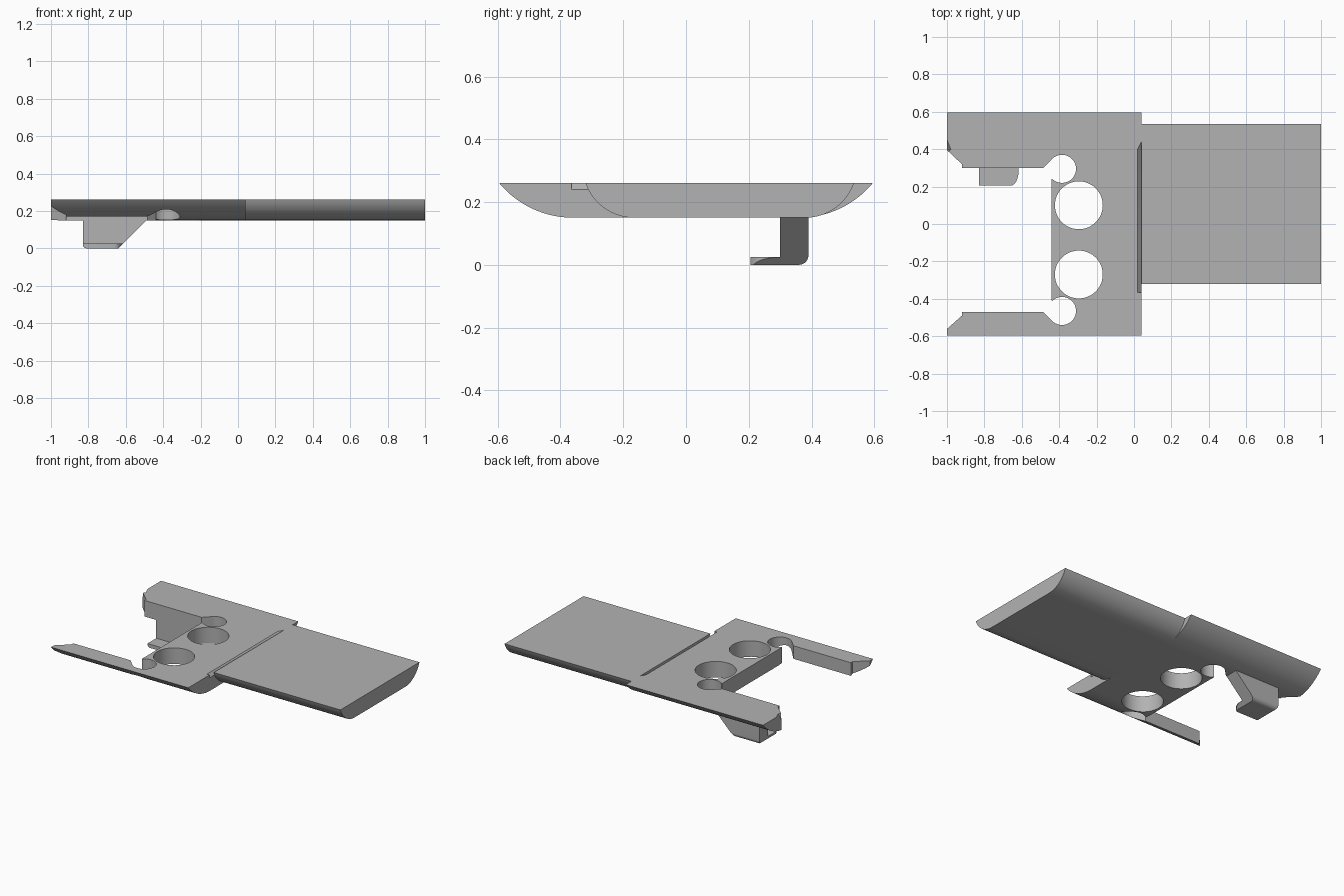
import bpy, bmesh, math
from mathutils import Vector

if "Cube" in bpy.data.objects:
    bpy.data.objects.remove(bpy.data.objects["Cube"])

grey = bpy.data.materials.new("plain grey")
grey.diffuse_color = (0.45, 0.45, 0.45, 1)
grey.use_nodes = True
grey.node_tree.nodes["Principled BSDF"].inputs["Base Color"].default_value = grey.diffuse_color
TOP, BOTTOM = 0.26, 0.15


def finish(bm, name):
    bmesh.ops.recalc_face_normals(bm, faces=bm.faces)
    mesh = bpy.data.meshes.new(name)
    bm.to_mesh(mesh)
    bm.free()
    mesh.materials.append(grey)
    ob = bpy.data.objects.new(name, mesh)
    bpy.context.collection.objects.link(ob)
    return ob


def prism(name, points, axis, lo, hi):
    """Extrude a 2D outline along one axis; the outline fills the other two in order."""
    bm = bmesh.new()
    verts = []
    for p in points:
        co = list(p)
        co.insert("xyz".index(axis), lo)
        verts.append(bm.verts.new(co))
    face = bm.faces.new(verts)
    ext = bmesh.ops.extrude_face_region(bm, geom=[face])
    move = Vector((0, 0, 0))
    move["xyz".index(axis)] = hi - lo
    bmesh.ops.translate(bm, vec=move, verts=[v for v in ext["geom"] if isinstance(v, bmesh.types.BMVert)])
    return finish(bm, name)


def hull(name, points):
    bm = bmesh.new()
    for p in points:
        bm.verts.new(p)
    bmesh.ops.convex_hull(bm, input=bm.verts)
    return finish(bm, name)


def arc(cx, cy, rx, ry, a0, a1, n=8):
    return [(cx + rx * math.cos(math.radians(a0 + (a1 - a0) * i / n)),
             cy + ry * math.sin(math.radians(a0 + (a1 - a0) * i / n))) for i in range(n + 1)]


def boolean(ob, tool, operation):
    mod = ob.modifiers.new("cut", 'BOOLEAN')
    mod.operation, mod.solver, mod.object = operation, 'EXACT', tool
    bpy.context.view_layer.objects.active = ob
    bpy.ops.object.modifier_apply(modifier=mod.name)
    bpy.data.objects.remove(tool)


def smooth(ob):
    bpy.ops.object.select_all(action='DESELECT')
    ob.select_set(True)
    bpy.context.view_layer.objects.active = ob
    bpy.ops.object.shade_smooth_by_angle(angle=math.radians(25))


def hull_profile(y0, y1, width):
    """Flat top, flat bottom, and sides rounded tangent to the bottom."""
    h = TOP - BOTTOM
    r = (width ** 2 + h ** 2) / (2 * h)
    a = math.degrees(math.asin(width / r))
    return (arc(y0 + width, BOTTOM + r, r, r, 270 - a, 270, 16)
            + arc(y1 - width, BOTTOM + r, r, r, 270, 270 + a, 16))


# Wide plate with round-edged underside
wide = prism("wide_plate", hull_profile(-0.595, 0.595, 0.235), 'x', -1, 0.04)

# Hook: L section trimmed by a sloped side outline and a rounded foot outline
hook = prism("hook", [(0.205, 0), *arc(0.36, 0.03, 0.03, 0.03, 270, 360),
                      (0.39, 0.18), (0.30, 0.18), (0.30, 0.025), (0.205, 0.025)], 'x', -0.9, -0.4)
side = prism("side_cutter", [*arc(-0.81, 0.02, 0.02, 0.02, 180, 270), (-0.64, 0),
                             (-0.49, 0.15), (-0.49, 0.16), (-0.83, 0.16)], 'y', 0.1, 0.5)
foot = prism("foot_cutter", [(-0.85, 0.19), (-0.66, 0.19), *arc(-0.66, 0.285, 0.043, 0.08, 270, 360),
                             (-0.617, 0.30), (-0.4, 0.30), (-0.4, 0.45), (-0.85, 0.45)], 'z', -0.1, 0.3)
boolean(hook, side, 'INTERSECT')
boolean(hook, foot, 'INTERSECT')

# Open bay between the two arms, with flared mouth
bay = [(-1.1, 0.489), (-0.92, 0.32), (-0.92, 0.30), (-0.485, 0.30), (-0.438, 0.348),
       (-0.385, 0.295), (-0.44, 0.24), (-0.44, -0.41), (-0.385, -0.465), (-0.438, -0.518),
       (-0.485, -0.47), (-0.92, -0.47), (-0.92, -0.49), (-1.1, -0.65)]
boolean(wide, prism("bay_cutter", bay, 'z', 0.1, 0.3), 'DIFFERENCE')

# Corner reliefs and the two large round holes
for x, y, r in [(-0.385, 0.295, 0.075), (-0.385, -0.465, 0.075),
                (-0.295, 0.10, 0.128), (-0.295, -0.27, 0.128)]:
    circle = arc(x, y, r, r, 0, 360, 48)[:-1]
    boolean(wide, prism("hole_cutter", circle, 'z', 0.1, 0.3), 'DIFFERENCE')

# Shallow sloped groove along the joint, tapering out at the back
groove = [(x, y, z) for y in (-0.365, 0.40) for x, z in ((0.01, 0.27), (0.05, 0.23), (0.05, 0.27))]
boolean(wide, hull("groove_cutter", groove + [(0.05, 0.48, 0.27)]), 'DIFFERENCE')

# Small nick on the tip of the back arm
nick = [(-1.01, 0.49, 0.27), (-0.975, 0.40, 0.27), (-1.01, 0.36, 0.27), (-1.01, 0.39, 0.19)]
boolean(wide, hull("nick_cutter", nick), 'DIFFERENCE')

boolean(wide, hook, 'UNION')

# Narrower plate butted against the wide one
narrow = prism("narrow_plate", hull_profile(-0.32, 0.535, 0.155), 'x', 0.04, 1)

for ob in (wide, narrow):
    smooth(ob)
